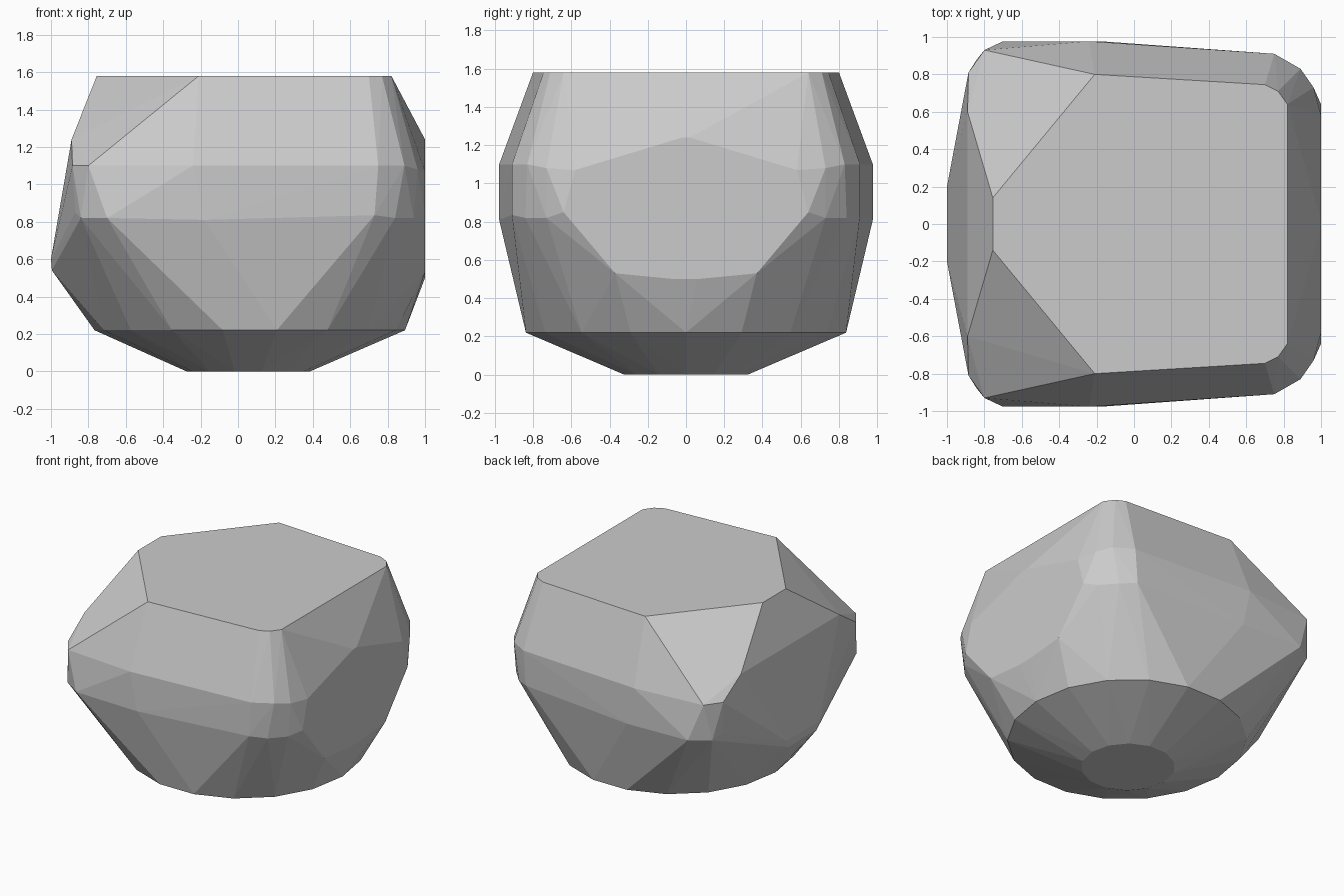
import bpy, bmesh
from math import cos, sin, pi

if "Cube" in bpy.data.objects:
    bpy.data.objects.remove(bpy.data.objects["Cube"])

bm = bmesh.new()

# Half profiles (y >= 0), mirrored across the front-back axis
top = [(-.755, .14, 1.58), (-.21, .80, 1.58), (.70, .745, 1.58),
       (.77, .71, 1.58), (.82, .64, 1.58)]
shoulder = [(-.89, .60, 1.24), (-.885, .81, 1.10), (-.80, .93, 1.10),
            (-.24, .977, 1.10), (.75, .91, 1.10), (.89, .83, 1.10),
            (.96, .73, 1.08), (1, .58, 1.07), (1, .02, 1.24)]
waist = [(-1, .20, .60), (-.995, .17, .54), (-.87, .80, .85),
         (-.84, .88, .82), (-.70, .977, .82), (-.18, .977, .81),
         (.73, .91, .835), (.84, .84, .82), (.94, .73, .82),
         (1, .64, .85), (1, .37, .53), (1, .06, .50)]
for x, y, z in top + shoulder + waist:
    for s in (1, -1):
        bm.verts.new((x, s * y, z))

# Round base: chamfered disc
def ring(cx, rx, ry, z, n):
    for i in range(n):
        a = 2 * pi * i / n
        bm.verts.new((cx + rx * cos(a), ry * sin(a), z))

ring(.055, .33, .33, 0, 14)
ring(.063, .83, .85, .22, 18)

# Wrap the outline into one faceted solid
res = bmesh.ops.convex_hull(bm, input=bm.verts[:])
junk = {g for g in res["geom_interior"] + res["geom_unused"]
        if isinstance(g, bmesh.types.BMVert)}
bmesh.ops.delete(bm, geom=list(junk), context='VERTS')
bmesh.ops.dissolve_limit(bm, angle_limit=.02, verts=bm.verts[:], edges=bm.edges[:])
bmesh.ops.recalc_face_normals(bm, faces=bm.faces[:])

mesh = bpy.data.meshes.new("faceted_stone")
bm.to_mesh(mesh)
bm.free()
stone = bpy.data.objects.new("faceted_stone", mesh)
bpy.context.collection.objects.link(stone)
